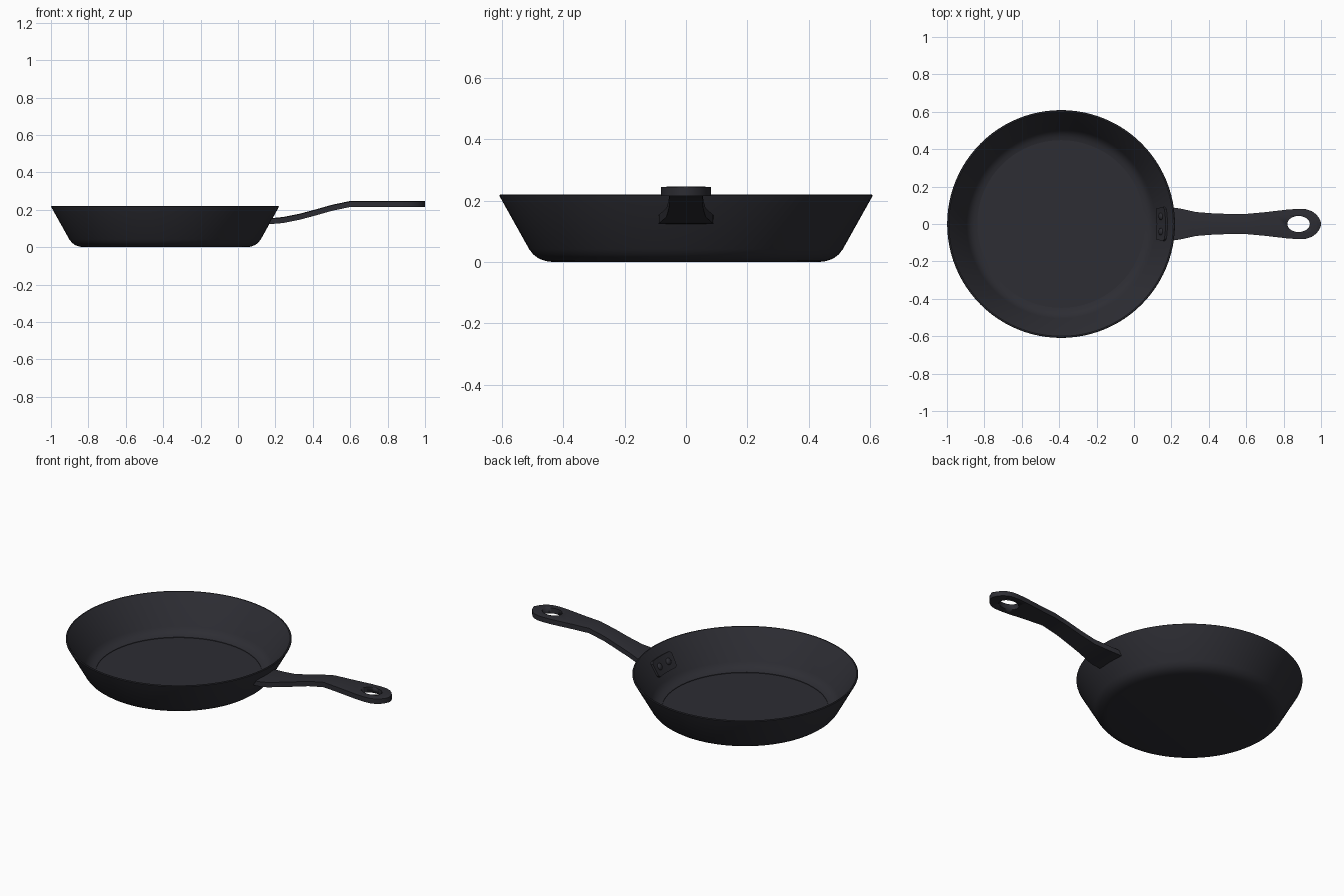
import bpy, bmesh, math
from mathutils import Vector

if "Cube" in bpy.data.objects:
    bpy.data.objects.remove(bpy.data.objects["Cube"])

CX = -0.39  # pan axis

iron = bpy.data.materials.new("dark_iron")
iron.diffuse_color = (0.026, 0.026, 0.033, 1)
iron.use_nodes = True
iron.node_tree.nodes["Principled BSDF"].inputs["Base Color"].default_value = iron.diffuse_color


def finish(name, bm, angle=30):
    bmesh.ops.recalc_face_normals(bm, faces=bm.faces)
    me = bpy.data.meshes.new(name)
    bm.to_mesh(me)
    bm.free()
    ob = bpy.data.objects.new(name, me)
    bpy.context.collection.objects.link(ob)
    me.materials.append(iron)
    bpy.ops.object.select_all(action='DESELECT')
    ob.select_set(True)
    bpy.context.view_layer.objects.active = ob
    bpy.ops.object.shade_smooth_by_angle(angle=math.radians(angle))
    return ob


def loft(bm, sections):
    """Skin closed sections of equal length and cap both ends."""
    rows = [[bm.verts.new(p) for p in s] for s in sections]
    n = len(rows[0])
    for a, b in zip(rows, rows[1:]):
        for i in range(n):
            j = (i + 1) % n
            bm.faces.new((a[i], a[j], b[j], b[i]))
    bm.faces.new(rows[0])
    bm.faces.new(rows[-1])


# Pan bowl: outer profile up to the rim, then down the inner wall to the floor
profile = [(0.435, 0), (0.458, 0.003), (0.480, 0.011), (0.498, 0.024),
           (0.512, 0.042), (0.607, 0.212), (0.609, 0.217), (0.606, 0.22),
           (0.600, 0.22), (0.596, 0.216), (0.505, 0.055), (0.494, 0.040),
           (0.480, 0.029), (0.465, 0.022), (0.448, 0.018), (0.448, 0.015)]
bm = bmesh.new()
SEG = 96
loft(bm, [[(CX + r * math.cos(2 * math.pi * i / SEG),
            r * math.sin(2 * math.pi * i / SEG), z) for i in range(SEG)]
          for r, z in profile])
finish("pan_bowl", bm)

# Handle: stations of x, half width, centre height
stations = [(0.172, 0.09, 0.140), (0.21, 0.088, 0.142), (0.25, 0.082, 0.147),
            (0.33, 0.064, 0.163), (0.42, 0.057, 0.187), (0.50, 0.054, 0.210),
            (0.60, 0.054, 0.231), (0.69, 0.062, 0.231), (0.76, 0.070, 0.231),
            (0.82, 0.077, 0.231), (0.88, 0.081, 0.231), (0.92, 0.079, 0.231),
            (0.95, 0.069, 0.231), (0.975, 0.051, 0.231), (0.99, 0.031, 0.231),
            (1.0, 0.008, 0.231)]
T = 0.016
sections = []
for k, (x, w, z) in enumerate(stations):
    lean = 0.008 if k == 0 else 0  # slanted end follows the pan wall
    top = [(x + lean, f * w, z + T - (0.003 if abs(f) == 1 else 0))
           for f in (1, 0.6, -0.6, -1)]
    sections.append(top + [(x - lean, -w, z - T), (x - lean, w, z - T)])
bm = bmesh.new()
loft(bm, sections)
handle = finish("handle", bm)

# Oval hanging hole
bm = bmesh.new()
loft(bm, [[(0.88 + 0.06 * math.cos(math.pi * i / 12),
            0.043 * math.sin(math.pi * i / 12), z) for i in range(24)]
          for z in (0.15, 0.31)])
cutter = finish("hole_cutter", bm)
cutter.hide_render = True
mod = handle.modifiers.new("hanging_hole", 'BOOLEAN')
mod.operation = 'DIFFERENCE'
mod.solver = 'EXACT'
mod.object = cutter
bpy.context.view_layer.objects.active = handle
bpy.ops.object.modifier_apply(modifier=mod.name)
bpy.data.objects.remove(cutter)

# Inner mounting plate: curved patch on the inside wall
slope = Vector((0.091, 0.161)).normalized()
inward = Vector((-slope.y, slope.x))
start = Vector((0.505, 0.055))


def on_wall(y, s, lift):
    rz = start + slope * s + inward * lift
    a = y / 0.55
    return Vector((CX + rz.x * math.cos(a), rz.x * math.sin(a), rz.y))


bm = bmesh.new()
plate = []
for y, cut in ((-0.09, 0.012), (-0.078, 0), (-0.04, 0), (0, 0),
               (0.04, 0), (0.078, 0), (0.09, 0.012)):
    lo, hi = 0.035 + cut, 0.13 - cut
    plate.append([on_wall(y, lo, -0.004), on_wall(y, lo, 0.012),
                  on_wall(y, hi, 0.012), on_wall(y, hi, -0.004)])
loft(bm, plate)
finish("mounting_plate", bm)

# Rivet heads
for label, y in (("front", -0.042), ("back", 0.042)):
    base = on_wall(y, 0.083, 0.011)
    axis = (on_wall(y, 0.083, 0.03) - base).normalized()
    bm = bmesh.new()
    bmesh.ops.create_uvsphere(bm, u_segments=16, v_segments=8, radius=1)
    rot = axis.to_track_quat('Z', 'Y')
    for v in bm.verts:
        v.co = base + rot @ Vector((v.co.x * 0.02, v.co.y * 0.02, v.co.z * 0.012))
    finish("rivet_" + label, bm, 60)
